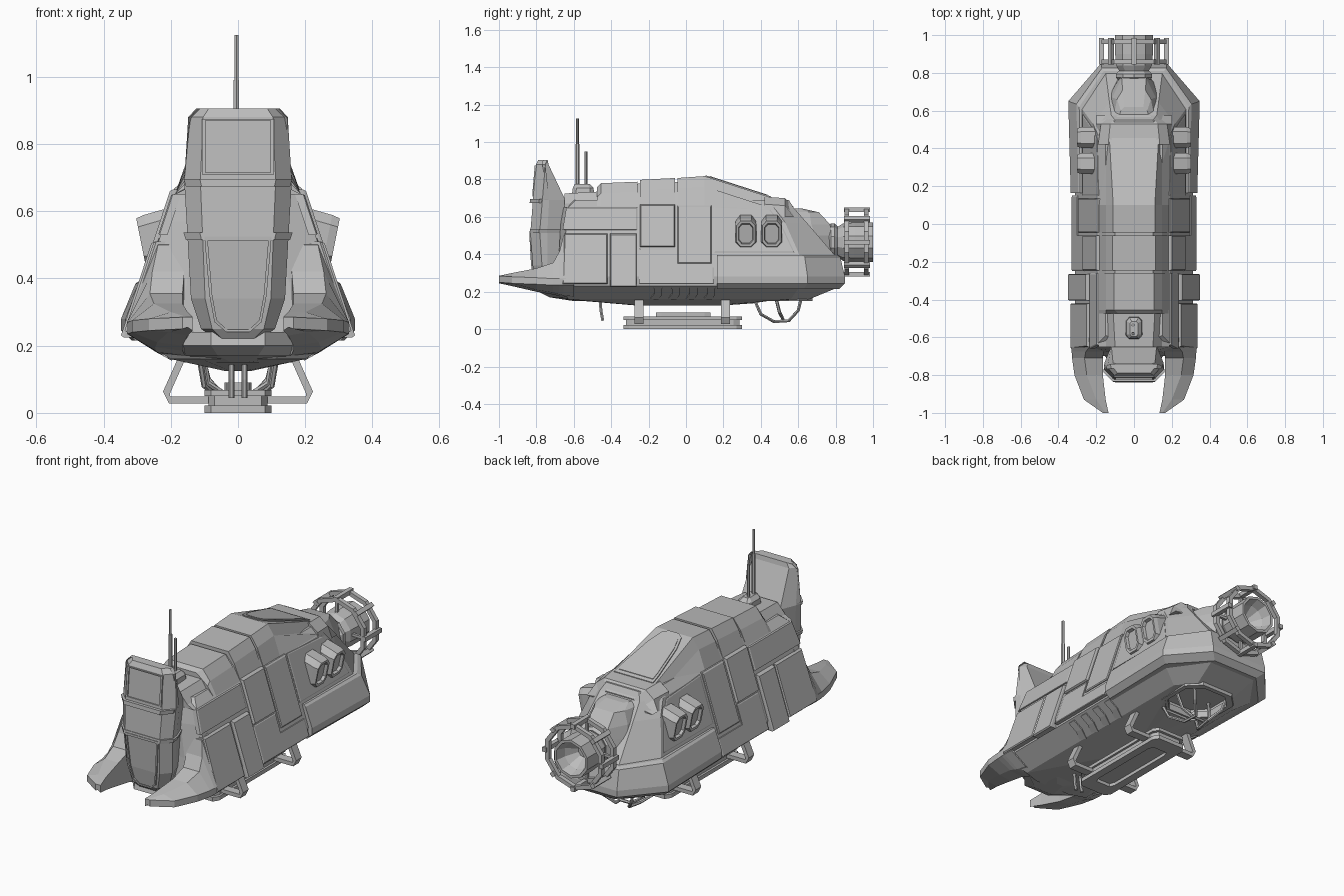
import bpy, bmesh, math
from mathutils import Vector

old = bpy.data.objects.get("Cube")
if old:
    bpy.data.objects.remove(old, do_unlink=True)

grey = bpy.data.materials.new("hull grey")
grey.use_nodes = True
grey.diffuse_color = (0.5, 0.5, 0.5, 1)
grey.node_tree.nodes["Principled BSDF"].inputs["Base Color"].default_value = (0.5, 0.5, 0.5, 1)


def loft(name, rings, closed=False):
    """Skin a list of equal-length point rings."""
    bm = bmesh.new()
    vs = [[bm.verts.new(p) for p in r] for r in rings]
    n = len(vs[0])
    pairs = list(zip(vs, vs[1:])) + ([(vs[-1], vs[0])] if closed else [])
    for a, b in pairs:
        for i in range(n):
            bm.faces.new((a[i], a[(i + 1) % n], b[(i + 1) % n], b[i]))
    if not closed:
        bm.faces.new(vs[0])
        bm.faces.new(vs[-1])
    bmesh.ops.recalc_face_normals(bm, faces=bm.faces)
    me = bpy.data.meshes.new(name)
    bm.to_mesh(me)
    bm.free()
    me.materials.append(grey)
    ob = bpy.data.objects.new(name, me)
    bpy.context.scene.collection.objects.link(ob)
    return ob


def mirrored(ob):
    m = ob.modifiers.new("mirror", 'MIRROR')
    m.use_axis = (True, False, False)
    m.use_mirror_merge = False
    return ob


def layers(name, levels, closed=False):
    """Stack symmetric plan outlines, each given as (z, half outline)."""
    return loft(name, [[(x, y, z) for x, y in half] + [(-x, y, z) for x, y in reversed(half)]
                       for z, half in levels], closed)


def pipe(name, path, rx, ry=None, side=(0, 1, 0), n=6):
    """Sweep an n-gon along a path; ry is the half width along the side vector."""
    pts = [Vector(p) for p in path]
    s, rings = Vector(side), []
    for i, p in enumerate(pts):
        t = (pts[min(i + 1, len(pts) - 1)] - pts[max(i - 1, 0)]).normalized()
        u = t.cross(s).normalized()
        v = u.cross(t)
        rings.append([p + u * rx * math.cos(a) + v * (ry or rx) * math.sin(a)
                      for a in [math.tau * (k + 0.5) / n for k in range(n)]])
    return loft(name, rings)


def lathe(name, profile, zc, n=10, closed=False):
    """Turn (radius, y) points about a lengthwise axis."""
    return loft(name, [[(r * math.cos(math.tau * (k + .5) / n), y, zc + r * math.sin(math.tau * (k + .5) / n))
                        for k in range(n)] for r, y in profile], closed=closed)


def side_x(z):
    return 0.312 - (z - 0.28) * 0.33


def side_plate(name, outline, proud=0.012, bite=0.02):
    """Armour plate lying on the sloping hull side, outline in (y, z)."""
    cy = sum(p[0] for p in outline) / len(outline)
    cz = sum(p[1] for p in outline) / len(outline)
    rings = []
    for d, k in ((-bite, 1), (proud * .5, 1), (proud, 0.96)):
        rings.append([(side_x(cz + (z - cz) * k) + d, cy + (y - cy) * k, cz + (z - cz) * k)
                      for y, z in outline])
    return mirrored(loft(name, rings))


def plan(w, front, side_y, back, corner):
    return [(w * .55, front), (w, front + .03), (w, side_y), (corner, back)]


def octagon(x, y0, y1, cut=.07):
    return [(x - cut, y0), (x, y0 + cut), (x, y1 - cut), (x - cut, y1)]


# Main hull, from belly to roof
hull = layers("hull", [
    (0.125, plan(0.04, -0.25, 0.14, 0.18, 0.03)),
    (0.16, plan(0.2, -0.66, 0.56, 0.66, 0.12)),
    (0.23, plan(0.306, -0.7, 0.61, 0.83, 0.15)),
    (0.28, plan(0.312, -0.69, 0.61, 0.83, 0.15)),
    (0.39, plan(0.276, -0.68, 0.61, 0.8, 0.15)),
    (0.57, plan(0.217, -0.67, 0.53, 0.645, 0.13)),
    (0.65, plan(0.19, -0.66, 0.47, 0.575, 0.12)),
    (0.69, plan(0.15, -0.62, 0.45, 0.55, 0.1))])

# Recessed bay under the stern, with a raised rim
cutter = layers("bay_cutter", [(z, octagon(.15, .36, .66)) for z in (.1, .205)])
cutter.hide_render = True
cutter.hide_viewport = True
cut = hull.modifiers.new("bay", 'BOOLEAN')
cut.operation = 'DIFFERENCE'
cut.object = cutter
layers("bay_rim", [(.185, octagon(.17, .34, .68)), (.15, octagon(.165, .345, .675)),
                   (.15, octagon(.14, .37, .65)), (.185, octagon(.14, .37, .65))], closed=True)

# Chin under the front tower
layers("chin", [
    (0.15, [(0.02, -0.6), (0.06, -0.55), (0.06, -0.4)]),
    (0.17, [(0.06, -0.73), (0.17, -0.65), (0.17, -0.5)]),
    (0.2, [(0.08, -0.79), (0.17, -0.68), (0.17, -0.5)]),
    (0.24, [(0.08, -0.78), (0.17, -0.67), (0.17, -0.5)])])

# Side armour plates
side_plate("lower_front_plate", [(-.66, .24), (-.42, .24), (-.42, .51), (-.65, .51)], .014)
side_plate("upper_front_plate", [(-.66, .53), (-.26, .53), (-.26, .65), (-.64, .65)], .008)
side_plate("middle_plate", [(-.405, .225), (-.265, .225), (-.265, .51), (-.405, .51)], .02)
side_plate("saddle_side", [(-.245, .44), (-.06, .44), (-.06, .665), (-.245, .665)], .016)
side_plate("low_mid_plate", [(-.25, .24), (.15, .24), (.15, .33), (-.06, .33), (-.06, .43), (-.25, .43)], .006)
side_plate("upper_mid_plate", [(-.045, .35), (.135, .35), (.135, .66), (-.045, .66)], .01)
side_plate("rear_panel", [(.15, .41), (.58, .41), (.51, .56), (.45, .64), (.15, .655)], .005)

# Wide skirt wrapped round the stern
layers("stern_skirt", [
    (0.215, [(0.27, 0.165), (0.305, 0.165), (0.315, 0.63), (0.14, 0.82)]),
    (0.245, [(0.3, 0.165), (0.335, 0.165), (0.348, 0.65), (0.175, 0.85)]),
    (0.28, [(0.3, 0.165), (0.335, 0.165), (0.348, 0.65), (0.175, 0.85)]),
    (0.385, [(0.24, 0.165), (0.295, 0.165), (0.305, 0.635), (0.17, 0.825)]),
    (0.395, [(0.22, 0.165), (0.285, 0.165), (0.29, 0.62), (0.16, 0.81)])])


# Roof spine in stepped sections
def spine(name, stations):
    return loft(name, [[(-.188, y, .65), (-.148, y, zt - .055), (-w, y, zt), (w, y, zt),
                        (.148, y, zt - .055), (.188, y, .65)] for y, w, zt in stations])

spine("spine_front", [(-.65, .1, .725), (-.47, .11, .735)])
spine("spine_second", [(-.475, .08, .76), (-.455, .105, .78), (-.26, .105, .788)])
spine("spine_saddle", [(-.245, .113, .798), (-.06, .113, .808)])
spine("spine_core", [(-.3, .1, .775), (.0, .1, .79)])
spine("spine_canopy", [(-.045, .11, .808), (.1, .11, .818), (.45, .13, .705)])
loft("canopy_brow", [[(-.2, y, .6), (-w, y, z - .04), (-w * .72, y, z), (w * .72, y, z), (w, y, z - .04), (.2, y, .6)]
                     for y, w, z in ((.42, .19, .708), (.53, .175, .7), (.575, .12, .655))])


# Canopy window frame and glass, lying on the slope
def slope_plate(name, scale, lift):
    half = [(.118, .455), (.115, .4), (.085, .2), (.06, .125), (.03, .105)]
    ring = half + [(-x, y) for x, y in reversed(half)]
    return loft(name, [[(x * scale, .29 + (y - .29) * scale, .818 - (.29 + (y - .29) * scale - .1) * .323 + d)
                        for x, y in ring] for d in (-.02, lift)])

slope_plate("canopy_frame", 1.0, .006)
slope_plate("canopy_glass", .88, .009)


# Front tower
def tower(z, w, front, back):
    return z, [(w * .7, front), (w, front + .05), (w * .97, (front + back) / 2), (w * .75, back)]

layers("tower", [tower(.215, .06, -.78, -.66), tower(.25, .11, -.805, -.66), tower(.34, .14, -.82, -.66),
                 tower(.52, .15, -.832, -.65), tower(.69, .16, -.818, -.645),
                 tower(.88, .148, -.802, -.735), tower(.905, .125, -.79, -.74)])
for name, z in (("lower_band", .525), ("upper_band", .685)):
    layers(name, [tower(z - .011, .155, -.836, -.65), tower(z + .011, .162, -.834, -.65)])


def tower_frame(name, rows):
    """Raised rim around a tower window; rows run top to bottom as (half width, y, z)."""
    ring = rows + [(-x, y, z) for x, y, z in reversed(rows)]
    cz = sum(p[2] for p in ring) / len(ring)
    inner = [(x * .9, y, cz + (z - cz) * .93) for x, y, z in ring]
    lift = lambda r, d: [(x, y + d, z) for x, y, z in r]
    return loft(name, [lift(ring, .012), lift(ring, -.006), lift(inner, -.006), lift(inner, .012)], closed=True)

tower_frame("upper_window_rim", [(.107, -.803, .875), (.107, -.816, .71)])
tower_frame("lower_window_rim", [(.1, -.832, .525), (.085, -.823, .35), (.07, -.812, .27), (.035, -.802, .24)])


# Bow prongs, continuing the hull sides forward
def prong(y, xi, ridge, xo, zb, zo, zt):
    return [(xi, y, zb), ((xi + xo) / 2, y, zb + .01), (xo, y, zo), (xo, y, zo + .035), (ridge, y, zt), (xi, y, zt)]

mirrored(loft("bow_prong", [
    prong(-.6, .14, .236, .328, .165, .235, .52), prong(-.655, .15, .238, .33, .17, .235, .5),
    prong(-.675, .16, .255, .33, .175, .235, .42), prong(-.71, .165, .262, .328, .185, .235, .355),
    prong(-.8, .165, .25, .315, .2, .24, .325),
    prong(-.93, .15, .2, .265, .23, .245, .3), prong(-1, .135, .15, .165, .245, .25, .285)]))


# Side lamp pods, tilted with the hull
def pod_ring(cy, x, zc, s):
    oct8 = [(-.032, -.08), (.032, -.08), (.058, -.05), (.058, .05), (.032, .08), (-.032, .08), (-.058, .05), (-.058, -.05)]
    return [(x + dz * s * .2, cy + dy * s, zc + dz * s) for dy, dz in oct8]

for i, cy in enumerate((.32, .458)):
    mirrored(loft("lamp_pod_%d" % (i + 1), [pod_ring(cy, *r) for r in (
        (.17, .54, .95), (.265, .512, .96), (.289, .51, .86), (.288, .51, .68), (.272, .51, .62))]))

# Stern fairing and engine
layers("engine_fairing", [
    (.37, [(.17, .5), (.155, .7), (.075, .79)]), (.5, [(.15, .5), (.125, .69), (.07, .785)]),
    (.56, [(.14, .5), (.115, .67), (.065, .77)]), (.625, [(.12, .5), (.09, .66), (.06, .71)]),
    (.645, [(.1, .5), (.07, .6), (.05, .62)])])
ZE = .465
lathe("engine_neck", [(.08, .68), (.085, .78), (.06, .79), (.06, .83), (.1, .85)], ZE)
lathe("engine_bell", [(.07, .79), (.1, .84), (.105, .9), (.105, 1), (.09, 1), (.075, .95), (.03, .89)], ZE)
lathe("engine_collar", [(.085, .76), (.1, .775), (.1, .795), (.085, .81)], ZE)
for i, y in enumerate((.86, .965)):
    lathe("cage_ring_%d" % (i + 1), [(.157, y - .012), (.18, y - .012), (.18, y + .012), (.157, y + .012)], ZE, closed=True)
for k in range(8):
    a = math.tau * k / 8
    c, s = math.cos(a), math.sin(a)
    at = lambda r, y: (r * c, y, ZE + r * s)
    pipe("cage_bar_%d" % (k + 1), [at(.172, .845), at(.172, .985)], .017, side=(c, 0, s), n=4)
    if k % 2 == 0:
        pipe("cage_strut_%d" % (k + 1), [at(.09, .86), at(.17, .86)], .01, n=4)

# Antennas on a stepped base
layers("antenna_base", [(.72, [(.025, -.61), (.045, -.59), (.045, -.51), (.025, -.49)]),
                        (.755, [(.025, -.605), (.04, -.585), (.04, -.515), (.025, -.495)]),
                        (.775, [(.012, -.595), (.02, -.585), (.02, -.525), (.012, -.515)])])
pipe("tall_antenna", [(-.005, -.58, .76), (-.005, -.58, .99)], .01)
pipe("tall_antenna_tip", [(-.005, -.58, .98), (-.005, -.58, 1.125)], .007)
pipe("short_antenna", [(-.005, -.535, .76), (-.005, -.535, .95)], .008)


# Landing skid with an open sole frame and brackets
def skid_half(x, y0, y1):
    return [(x * .8, y0), (x, y0 + .03), (x, y1 - .03), (x * .8, y1)]

sole_out, sole_in = skid_half(.1, -.335, .3), skid_half(.055, -.25, .21)
layers("skid_sole", [(0, sole_out), (.022, sole_out), (.022, sole_in), (0, sole_in)], closed=True)
for name, half, z0, z1 in (("skid_core", skid_half(.088, -.32, .285), .018, .055),
                           ("skid_deck", skid_half(.1, -.335, .3), .05, .068),
                           ("skid_top", skid_half(.04, -.16, .13), .066, .09)):
    layers(name, [(z0, half), (z1, half)])
for y in (-.25, .21):
    mirrored(pipe("skid_bracket", [(.155, y, .19), (.213, y, .06), (.203, y, .038), (.08, y, .038)],
                  .015, .034, n=4))

# Belly hoops, hook and vents
mirrored(pipe("belly_hoop", [(.115, .36, .17), (.1, .4, .08), (.05, .47, .04), (.04, .55, .045),
                             (.09, .6, .1), (.11, .62, .18)], .009, side=(1, 0, 0)))
pipe("belly_hoop_cross", [(-.11, .47, .21), (-.09, .5, .09), (-.03, .52, .05), (.03, .52, .05),
                          (.09, .5, .09), (.11, .47, .21)], .009)
mirrored(pipe("belly_hook", [(.02, -.46, .18), (.02, -.455, .1), (.02, -.445, .045)], .009, side=(1, 0, 0)))
for k in range(4):
    y = -.17 + k * .095
    mirrored(pipe("belly_vent_%d" % (k + 1), [(.2, y, .165), (.245, y + .02, .19), (.295, y + .02, .223)],
                  .01, .03, n=4))
